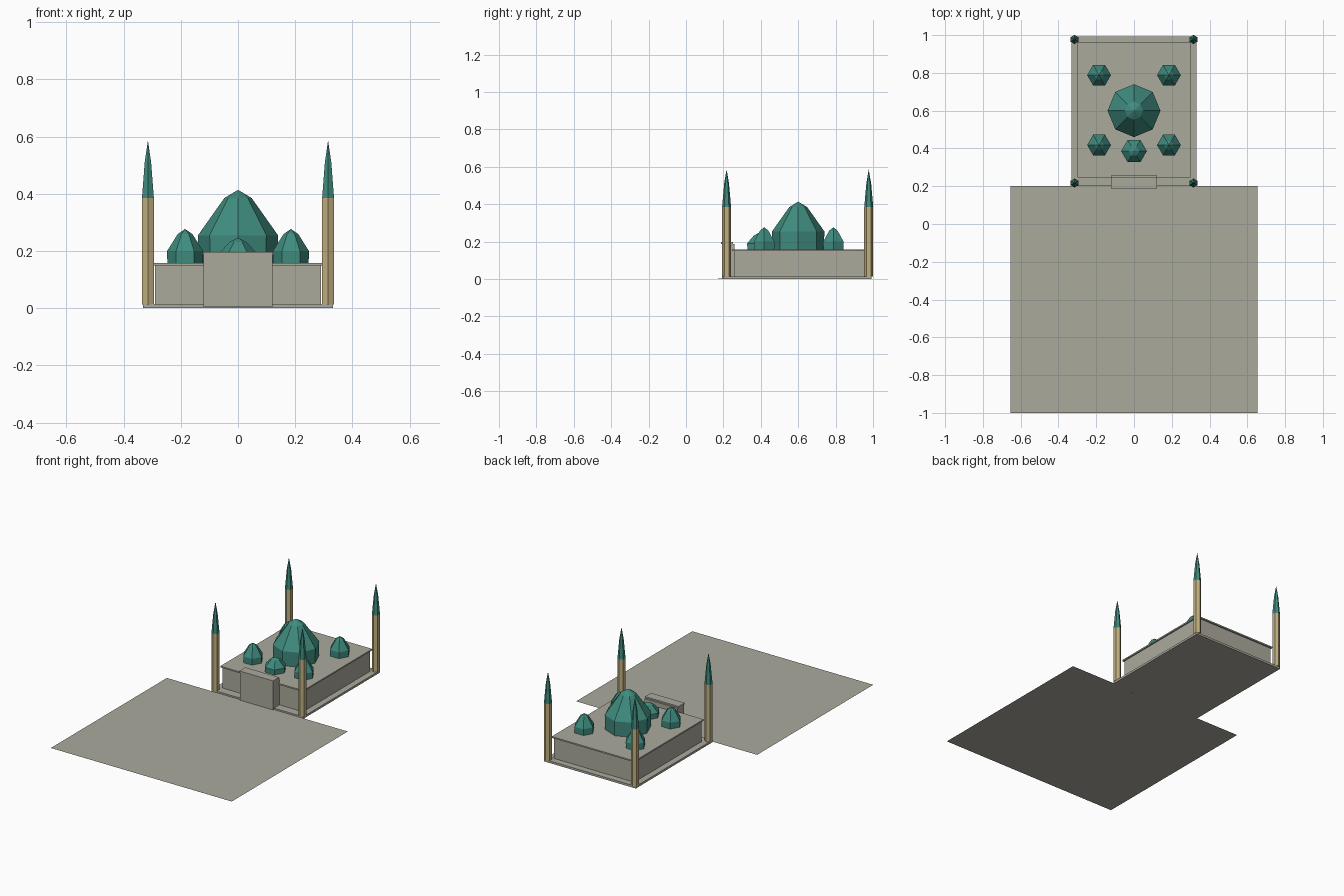
import bpy, bmesh, math

cube = bpy.data.objects.get("Cube")
if cube:
    bpy.data.objects.remove(cube, do_unlink=True)


def material(name, rgb):
    m = bpy.data.materials.new(name)
    m.use_nodes = True
    m.diffuse_color = (*rgb, 1)
    m.node_tree.nodes["Principled BSDF"].inputs["Base Color"].default_value = (*rgb, 1)
    return m


STONE = material("grey stone", (0.41, 0.40, 0.335))
TAN = material("tan stone", (0.53, 0.43, 0.22))
TEAL = material("teal roof", (0.05, 0.26, 0.21))


def finish(name, bm, mat):
    bmesh.ops.recalc_face_normals(bm, faces=bm.faces[:])
    mesh = bpy.data.meshes.new(name)
    bm.to_mesh(mesh)
    bm.free()
    mesh.materials.append(mat)
    ob = bpy.data.objects.new(name, mesh)
    bpy.context.collection.objects.link(ob)
    return ob


def box(name, half_x, y0, y1, z0, z1, mat=STONE):
    """Box centred on x = 0."""
    bm = bmesh.new()
    bmesh.ops.create_cube(bm, size=1)
    for v in bm.verts:
        v.co.x *= 2 * half_x
        v.co.y = y0 if v.co.y < 0 else y1
        v.co.z = z0 if v.co.z < 0 else z1
    return finish(name, bm, mat)


def turned(name, x, y, profile, sides, mat, turn=0.0):
    """Faceted solid from (radius, height) rings; zero radius makes a tip."""
    bm = bmesh.new()
    rings = []
    for r, z in profile:
        if r == 0:
            rings.append([bm.verts.new((x, y, z))] * sides)
        else:
            angles = [turn + math.tau * i / sides for i in range(sides)]
            rings.append([bm.verts.new((x + r * math.cos(a), y + r * math.sin(a), z))
                          for a in angles])
    bm.faces.new(rings[0])
    for low, high in zip(rings, rings[1:]):
        for i in range(sides):
            j = (i + 1) % sides
            corners = [low[i], low[j], high[j], high[i]]
            bm.faces.new(list(dict.fromkeys(corners)))
    if profile[-1][0] > 0:
        bm.faces.new(rings[-1])
    return finish(name, bm, mat)


# Courtyard sheet
bm = bmesh.new()
bmesh.ops.create_grid(bm, x_segments=1, y_segments=1, size=1)
for v in bm.verts:
    v.co = (v.co.x * 0.655, -1 if v.co.y < 0 else 0.2, 0.004)
finish("courtyard", bm, STONE)

# Hall
box("base_slab", 0.332, 0.2, 0.993, 0, 0.014)
box("entrance_step", 0.17, 0.172, 0.21, 0, 0.003)
box("hall_walls", 0.291, 0.256, 0.95, 0.012, 0.151)
box("hall_roof", 0.30, 0.246, 0.96, 0.15, 0.159)

# Entrance block
box("entrance_block", 0.12, 0.193, 0.26, 0.004, 0.188)
box("entrance_cap", 0.122, 0.188, 0.25, 0.187, 0.197)

# Domes
turned("main_dome", 0, 0.6,
       [(0.137, 0.155), (0.14, 0.255), (0.048, 0.385), (0, 0.414)], 8, TEAL)
turned("entrance_dome", 0, 0.386,
       [(0.067, 0.155), (0.068, 0.191), (0.028, 0.232), (0, 0.246)], 6, TEAL)
for x, side in ((-0.185, "right"), (0.185, "left")):
    for y, end in ((0.418, "front"), (0.788, "back")):
        turned(f"{end}_{side}_dome", x, y,
               [(0.062, 0.155), (0.063, 0.2), (0.026, 0.259), (0, 0.277)], 6, TEAL)

# Corner towers
for x, side in ((-0.315, "right"), (0.315, "left")):
    for y, end in ((0.217, "front"), (0.977, "back")):
        turned(f"{end}_{side}_tower", x, y,
               [(0.024, 0.013), (0.024, 0.385)], 6, TAN, math.pi / 2)
        turned(f"{end}_{side}_spire", x, y,
               [(0.024, 0.385), (0.013, 0.51), (0, 0.587)], 6, TEAL, math.pi / 2)
